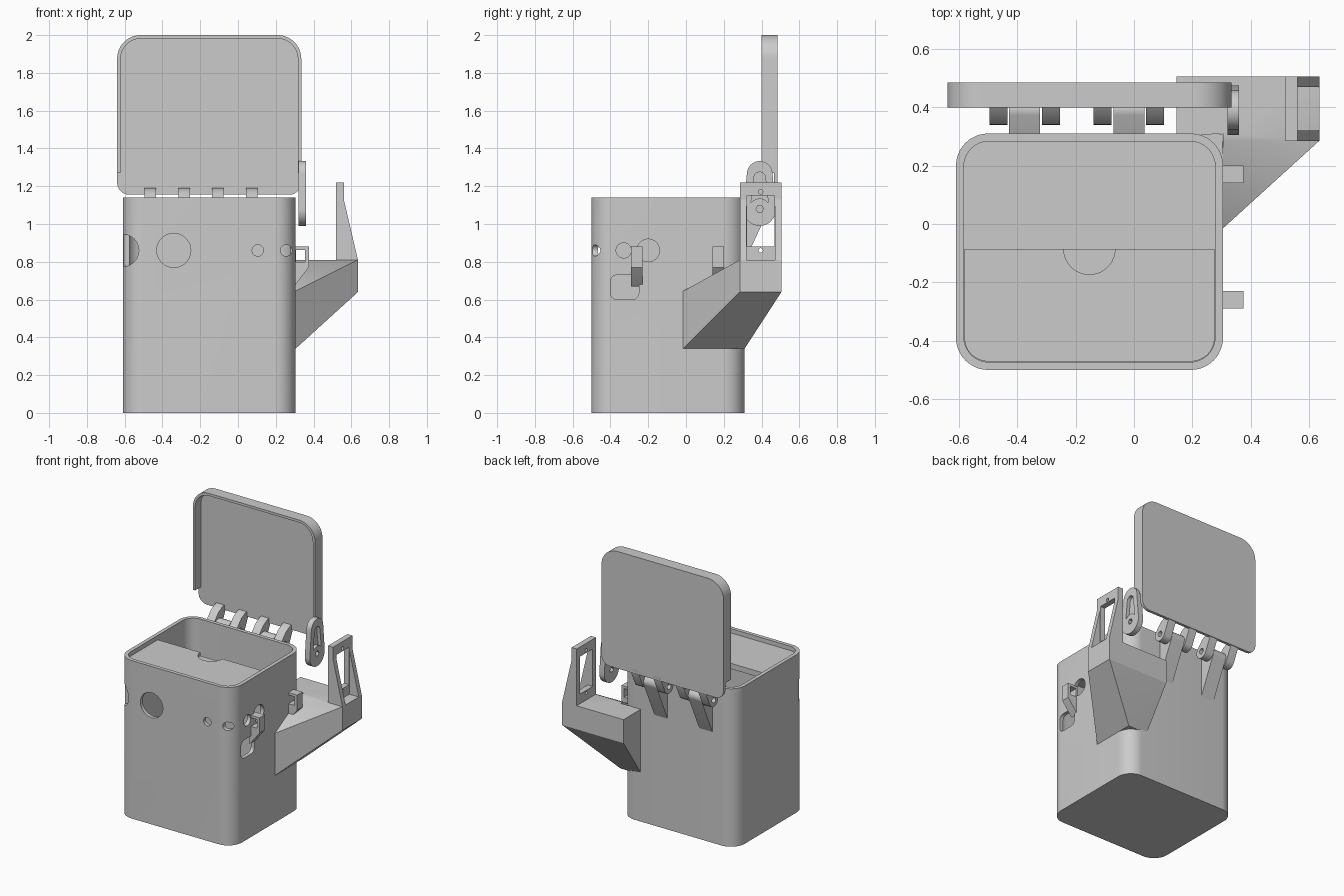
import bpy, bmesh
from math import sin, cos, pi

cube = bpy.data.objects.get("Cube")
if cube:
    bpy.data.objects.remove(cube, do_unlink=True)

grey = bpy.data.materials.new("plain grey")
grey.use_nodes = True
tone = (0.6, 0.6, 0.6, 1)
grey.diffuse_color = tone
grey.node_tree.nodes["Principled BSDF"].inputs["Base Color"].default_value = tone
parts = []


def finish(name, bm):
    bmesh.ops.recalc_face_normals(bm, faces=bm.faces)
    mesh = bpy.data.meshes.new(name)
    bm.to_mesh(mesh)
    bm.free()
    mesh.materials.append(grey)
    ob = bpy.data.objects.new(name, mesh)
    bpy.context.scene.collection.objects.link(ob)
    parts.append(ob)
    return ob


def place(u, v, w, axis):
    return {"x": (w, u, v), "y": (u, w, v), "z": (u, v, w)}[axis]


def prism(name, outline, axis, a, b):
    """Extrude a 2D outline along an axis from a to b."""
    bm = bmesh.new()
    ends = [[bm.verts.new(place(u, v, w, axis)) for u, v in outline] for w in (a, b)]
    bm.faces.new(ends[0])
    bm.faces.new(ends[1])
    n = len(outline)
    for i in range(n):
        j = (i + 1) % n
        bm.faces.new((ends[0][i], ends[0][j], ends[1][j], ends[1][i]))
    return finish(name, bm)


def hull(name, points):
    bm = bmesh.new()
    for p in points:
        bm.verts.new(p)
    res = bmesh.ops.convex_hull(bm, input=bm.verts)
    bmesh.ops.delete(bm, geom=[v for v in set(res["geom_interior"])], context="VERTS")
    bmesh.ops.dissolve_limit(bm, angle_limit=0.01, verts=bm.verts, edges=bm.edges)
    return finish(name, bm)


def arc(u, v, r, start=0, end=360, n=12):
    return [(u + r * cos(pi / 180 * (start + (end - start) * i / n)),
             v + r * sin(pi / 180 * (start + (end - start) * i / n))) for i in range(n + 1)]


def circle(u, v, r, n=40):
    return arc(u, v, r, n=n)[:-1]


def rounded(u0, u1, v0, v1, r, low=None):
    """Rounded rectangle; low is the radius of the two lower corners."""
    s = r if low is None else low
    return (arc(u1 - r, v1 - r, r, 0, 90) + arc(u0 + r, v1 - r, r, 90, 180)
            + arc(u0 + s, v0 + s, s, 180, 270) + arc(u1 - s, v0 + s, s, 270, 360))


def capsule(u, v0, r0, v1, r1):
    return arc(u, v1, r1, 0, 180, 20) + arc(u, v0, r0, 180, 360, 20)


def box(name, x0, x1, y0, y1, z0, z1):
    return prism(name, [(x0, y0), (x1, y0), (x1, y1), (x0, y1)], "z", z0, z1)


def cut(ob, *cutters):
    for c in cutters:
        c.hide_render = True
        mod = ob.modifiers.new("cut", "BOOLEAN")
        mod.operation, mod.solver, mod.object = "DIFFERENCE", "EXACT", c
        dg = bpy.context.evaluated_depsgraph_get()
        mesh = bpy.data.meshes.new_from_object(ob.evaluated_get(dg))
        ob.modifiers.clear()
        ob.data = mesh
        parts.remove(c)
        bpy.data.objects.remove(c, do_unlink=True)


# Container with its cavity and wall openings
body = prism("container", rounded(-0.61, 0.305, -0.5, 0.31, 0.11), "z", 0, 1.14)
cut(body, prism("cavity", rounded(-0.583, 0.278, -0.473, 0.283, 0.085), "z", 0.03, 1.3))
for x, r, depth in ((-0.34, 0.09, -0.4), (-0.61, 0.085, -0.425),
                    (0.105, 0.03, -0.4), (0.255, 0.03, -0.35)):
    cut(body, prism("front_hole", circle(x, 0.86, r), "y", -0.6, depth))
for y, r in ((-0.33, 0.04), (-0.2, 0.06)):
    cut(body, prism("side_hole", circle(y, 0.86, r), "x", 0.2, 0.4))
cut(body, prism("side_window", rounded(-0.4, -0.25, 0.6, 0.73, 0.035), "x", 0.2, 0.4))

# Half cover inside the mouth, with a finger recess
cover = prism("inner_cover", arc(-0.5, -0.39, 0.081, 180, 270) + arc(0.195, -0.39, 0.081, 270, 360)
              + [(0.276, -0.085), (-0.581, -0.085)], "z", 1.07, 1.11)
cut(cover, prism("finger_recess", circle(-0.153, -0.085, 0.088), "z", 1.085, 1.2))

# Cable hooks on the side wall
for y in (-0.26, 0.17):
    hook = prism("side_hook", [(0.295, 0.67), (0.305, 0.68), (0.375, 0.77), (0.375, 0.88), (0.295, 0.88)],
                 "y", y - 0.03, y + 0.03)
    cut(hook, box("hook_gap", 0.306, 0.355, y - 0.1, y + 0.1, 0.8, 0.862))

# Lid: thin panel with a skirt round the top and sides
prism("lid_panel", rounded(-0.64, 0.335, 1.155, 2, 0.125, 0.065), "y", 0.465, 0.485)
skirt = prism("lid_skirt", rounded(-0.64, 0.335, 1.155, 2, 0.125, 0.065), "y", 0.4, 0.47)
cut(skirt, prism("skirt_hollow", rounded(-0.622, 0.317, 1.1, 1.982, 0.11), "y", 0.3, 0.6),
    box("skirt_trim", -0.8, 0.5, 0.3, 0.6, 1.0, 1.27))

# Hinges: lid lugs either side of a wall arm
PY, PZ = 0.39, 1.08
for x in (-0.375, -0.0175):
    for lx in (x - 0.09, x + 0.09):
        side = circle(PY, PZ, 0.05, 32) + [(0.4, 1.165), (0.485, 1.165), (0.485, 1.19), (0.45, 1.19)]
        lug = hull("lid_lug", [(lx + d, y, z) for d in (-0.031, 0.031) for y, z in side])
        cut(lug, prism("pin_hole", circle(PY, PZ, 0.02, 24), "x", lx - 0.1, lx + 0.1))
    side = circle(PY, PZ, 0.045, 32) + [(0.3, 0.8), (0.3, 1.09), (0.31, 0.8)]
    hull("hinge_arm", [(x + d, y, z) for d in (-0.053, 0.053) for y, z in side])

# Crank arm on the hinge line
crank = prism("crank_arm", capsule(PY, PZ - 0.005, 0.085, 1.265, 0.068), "x", 0.32, 0.36)
cut(crank, prism("crank_slot", capsule(PY, 1.12, 0.045, 1.245, 0.03), "x", 0.335, 0.5),
    prism("crank_bore", circle(PY, PZ, 0.02, 6), "x", 0.2, 0.5))
boss = prism("crank_boss", circle(PY, PZ, 0.055), "x", 0.33, 0.36)
cut(boss, prism("boss_bore", circle(PY, PZ, 0.02, 6), "x", 0.2, 0.5))

# Wedge bracket wrapping the rear corner
outer = [(x, y, z) for x, y in ((0.635, 0.505), (0.305, 0.31)) for z in (0.64, 0.81)]
outer[2] = (0.305, 0.31, 0.34)
front = [(0.295, -0.015, 0.34), (0.295, -0.015, 0.645), (0.305, -0.015, 0.34), (0.305, -0.015, 0.645)]
hull("bracket_side", outer + front + [(0.635, 0.285, 0.64), (0.635, 0.285, 0.81), (0.305, 0.285, 0.81)])
hull("bracket_back", outer + [(0.145, 0.505, 0.64), (0.145, 0.505, 0.81),
                              (0.145, 0.3, 0.34), (0.145, 0.3, 0.81)])
prism("bracket_corner", [(0.304, 0.22), (0.304, 0.309), (0.215, 0.309)], "z", 0.34, 0.78)

# Motor mount: pierced plate with two sloping cheeks
plate = box("mount_plate", 0.52, 0.56, 0.285, 0.505, 0.8, 1.22)
cut(plate, box("mount_window", 0.4, 0.7, 0.322, 0.468, 0.88, 1.15))
for z in (0.86, 1.17):
    cut(plate, prism("screw_hole", circle(0.395, z, 0.012, 16), "x", 0.4, 0.7))
for y in (0.285, 0.47):
    prism("mount_cheek", [(0.55, 0.8), (0.635, 0.81), (0.56, 1.13), (0.55, 1.13)], "y", y, y + 0.035)

# Smooth the rounded walls, keep edges crisp
for ob in bpy.context.scene.objects:
    ob.select_set(ob in parts)
bpy.context.view_layer.objects.active = body
bpy.ops.object.shade_smooth_by_angle(angle=pi / 6)
